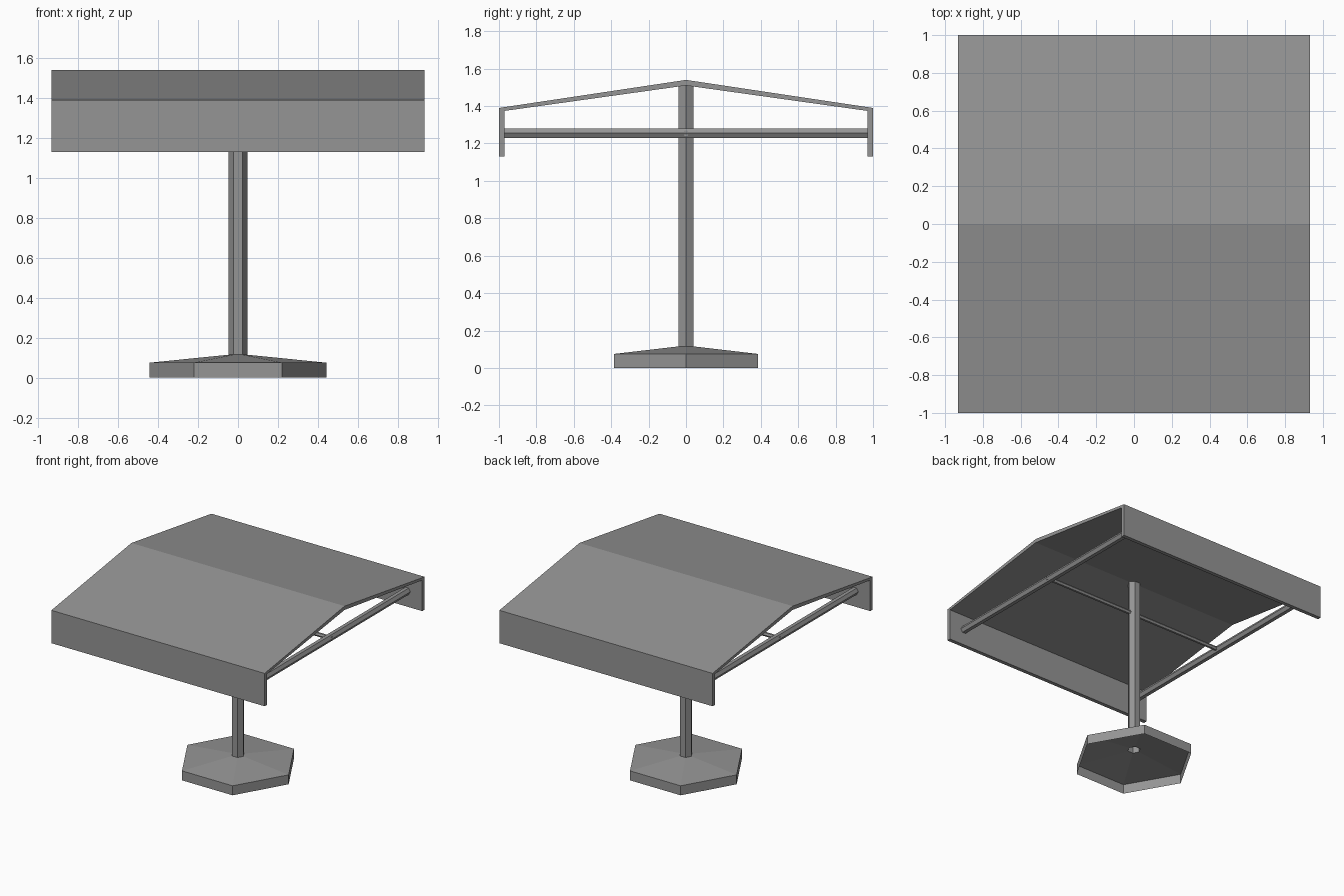
import bpy, bmesh
from math import cos, sin, pi
from mathutils import Vector

cube = bpy.data.objects.get("Cube")
if cube:
    bpy.data.objects.remove(cube, do_unlink=True)

grey = bpy.data.materials.new("plain grey")
grey.use_nodes = True
grey.diffuse_color = (0.3, 0.3, 0.3, 1)
grey.node_tree.nodes["Principled BSDF"].inputs["Base Color"].default_value = (0.3, 0.3, 0.3, 1)


def finish(name, bm):
    bmesh.ops.recalc_face_normals(bm, faces=bm.faces)
    mesh = bpy.data.meshes.new(name)
    bm.to_mesh(mesh)
    bm.free()
    mesh.materials.append(grey)
    obj = bpy.data.objects.new(name, mesh)
    bpy.context.collection.objects.link(obj)
    return obj


def hex_loft(name, rings):
    """Open six-sided shell through (radius, height) rings."""
    bm = bmesh.new()
    loops = [[bm.verts.new((r * cos(i * pi / 3), r * sin(i * pi / 3), z)) for i in range(6)]
             for r, z in rings]
    for low, high in zip(loops, loops[1:]):
        for i in range(6):
            j = (i + 1) % 6
            bm.faces.new((low[i], low[j], high[j], high[i]))
    obj = finish(name, bm)
    # Shells that are open below must face outwards
    mesh = obj.data
    if mesh.polygons[0].normal.dot(mesh.polygons[0].center) < 0:
        mesh.flip_normals()
    return obj


def hex_bar(name, start, end, radius):
    """Capped six-sided bar between two points."""
    start, end = Vector(start), Vector(end)
    axis = (end - start).normalized()
    side = axis.cross(Vector((0, 0, 1)))
    bm = bmesh.new()
    ring = [bm.verts.new(start + radius * (side * cos(i * pi / 3) + Vector((0, 0, sin(i * pi / 3)))))
            for i in range(6)]
    face = bm.faces.new(ring)
    extruded = bmesh.ops.extrude_face_region(bm, geom=[face], use_keep_orig=True)
    moved = [v for v in extruded["geom"] if isinstance(v, bmesh.types.BMVert)]
    bmesh.ops.translate(bm, verts=moved, vec=end - start)
    return finish(name, bm)


def extrude_x(name, profile, half):
    """Prism from a (y, z) profile, centred on x = 0."""
    bm = bmesh.new()
    ends = [[bm.verts.new((x, y, z)) for y, z in profile] for x in (-half, half)]
    for ring in ends:
        bm.faces.new(ring)
    for i in range(len(profile)):
        j = (i + 1) % len(profile)
        bm.faces.new((ends[0][i], ends[0][j], ends[1][j], ends[1][i]))
    return finish(name, bm)


# Hollow base and pole
hex_loft("base", [(0.443, 0), (0.443, 0.075), (0.047, 0.115)])
hex_loft("pole", [(0.047, 0.115), (0.047, 1.515)])

# Pitched roof panel and the two hanging valances
HALF = 0.933
extrude_x("roof", [(-1, 1.37), (-1, 1.39), (0, 1.54), (1, 1.39), (1, 1.37), (0, 1.51)], HALF)
for name, s in (("front_valance", -1), ("back_valance", 1)):
    extrude_x(name, [(s, 1.13), (s, 1.37), (s * 0.97, 1.3742), (s * 0.97, 1.13)], HALF)

# Frame: side bars and a thin cross bar through the pole
for name, x in (("right_bar", -0.8), ("left_bar", 0.8)):
    hex_bar(name, (x, -0.97, 1.255), (x, 0.97, 1.255), 0.029)
hex_bar("cross_bar", (-0.825, 0, 1.255), (0.825, 0, 1.255), 0.016)
